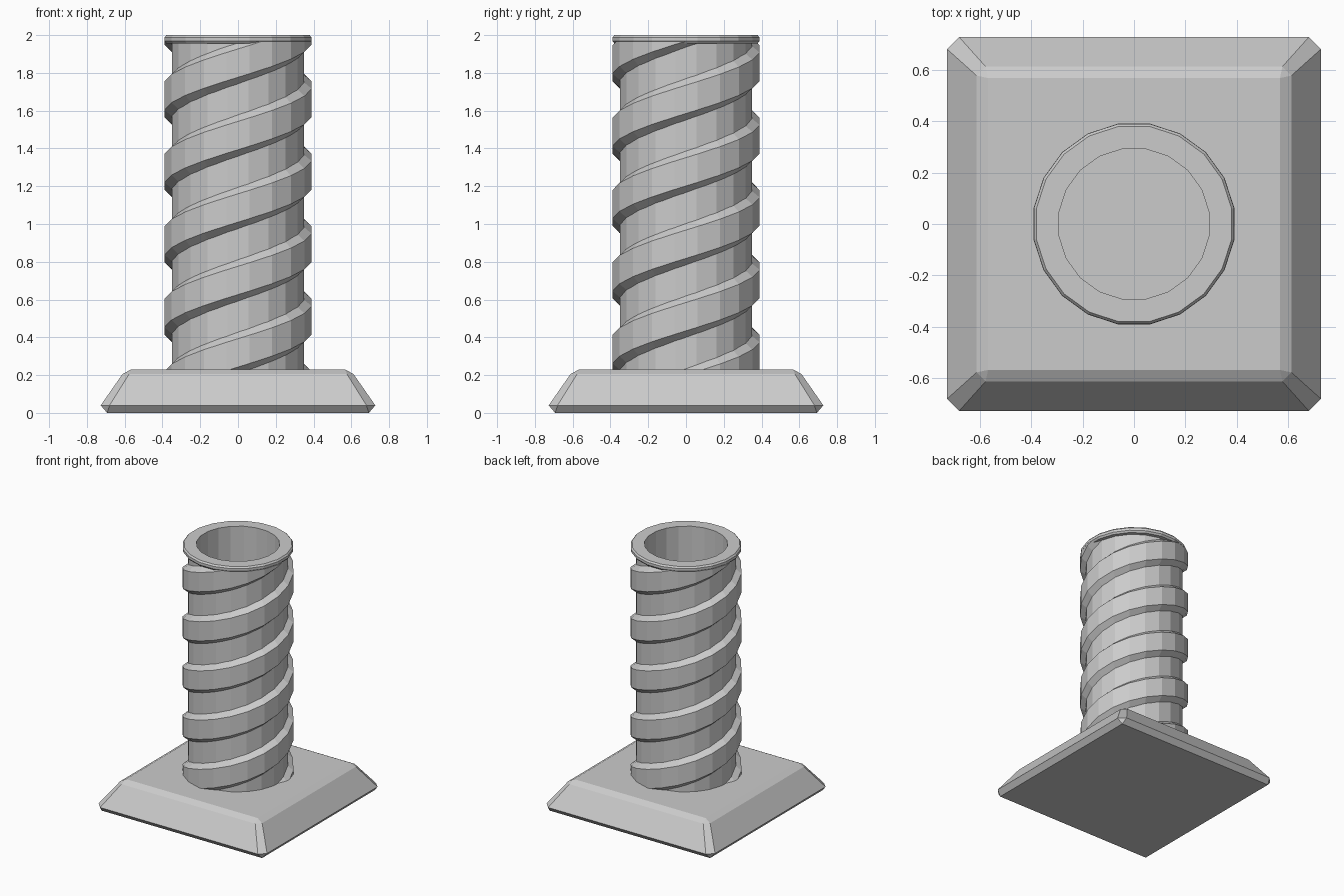
import bpy, bmesh, math

old = bpy.data.objects.get("Cube")
if old:
    bpy.data.objects.remove(old, do_unlink=True)

grey = bpy.data.materials.new("stone_grey")
grey.use_nodes = True
colour = (0.6, 0.6, 0.6, 1)
grey.diffuse_color = colour
grey.node_tree.nodes["Principled BSDF"].inputs["Base Color"].default_value = colour

SIDES = 20
STEP = math.tau / SIDES
PITCH = 0.767


def finish(bm, name):
    bmesh.ops.recalc_face_normals(bm, faces=bm.faces[:])
    mesh = bpy.data.meshes.new(name)
    bm.to_mesh(mesh)
    bm.free()
    mesh.materials.append(grey)
    ob = bpy.data.objects.new(name, mesh)
    bpy.context.collection.objects.link(ob)
    return ob


def bridge(bm, a, b):
    for i in range(len(a)):
        j = (i + 1) % len(a)
        bm.faces.new((a[i], a[j], b[j], b[i]))


# Plinth: stacked rings with cut corners, given as half width, cut position, height
def plinth():
    bm = bmesh.new()
    rings = []
    for half, cut, z in ((0.727, 0.68, 0.04), (0.612, 0.577, 0.205)):
        pts = [(half, -cut), (half, cut), (cut, half), (-cut, half),
               (-half, cut), (-half, -cut), (-cut, -half), (cut, -half)]
        rings.append([bm.verts.new((x, y, z)) for x, y in pts])
    bridge(bm, *rings)
    # flat caps, each joined to its ring by a chamfer
    for ring, half, z in ((rings[0], 0.693, 0), (rings[1], 0.567, 0.23)):
        cap = [bm.verts.new((x * half, y * half, z))
               for x, y in ((1, -1), (1, 1), (-1, 1), (-1, -1))]
        bm.faces.new(cap)
        for i in range(4):
            a, b, c = (ring[(2 * i + n) % 8] for n in range(3))
            bm.faces.new((a, b, cap[(i + 1) % 4], cap[i]))
            bm.faces.new((b, c, cap[(i + 1) % 4]))
    finish(bm, "plinth")


# Hollow column with a bevelled lip
def column():
    bm = bmesh.new()
    profile = [(0.295, 0.2), (0.355, 0.2), (0.355, 1.955), (0.383, 1.955),
               (0.394, 1.968), (0.394, 1.988), (0.384, 2.0), (0.295, 2.0)]
    loops = []
    for k in range(SIDES):
        a = (k + 0.5) * STEP
        loops.append([bm.verts.new((r * math.cos(a), r * math.sin(a), z))
                      for r, z in profile])
    for k in range(SIDES):
        bridge(bm, loops[k], loops[(k + 1) % SIDES])
    finish(bm, "column")


# Raised spiral band, trimmed by the plinth and the lip
def band(name, start):
    bm = bmesh.new()
    section = [(0.335, -0.125), (0.395, -0.075), (0.395, 0.075), (0.335, 0.125)]
    loops = []
    for k in range(-SIDES, 3 * SIDES):
        a = (k + 0.5) * STEP
        rise = 0.126 + PITCH * a / math.tau
        loops.append([bm.verts.new((r * math.cos(a + start), r * math.sin(a + start), rise + z))
                      for r, z in section])
    for a, b in zip(loops, loops[1:]):
        bridge(bm, a, b)
    for z, up in ((0.21, -1), (1.965, 1)):
        bmesh.ops.bisect_plane(bm, geom=bm.verts[:] + bm.edges[:] + bm.faces[:],
                               plane_co=(0, 0, z), plane_no=(0, 0, up), clear_outer=True)
    bmesh.ops.holes_fill(bm, edges=[e for e in bm.edges if e.is_boundary])
    finish(bm, name)


plinth()
column()
band("spiral_band_a", 0)
band("spiral_band_b", math.pi)
